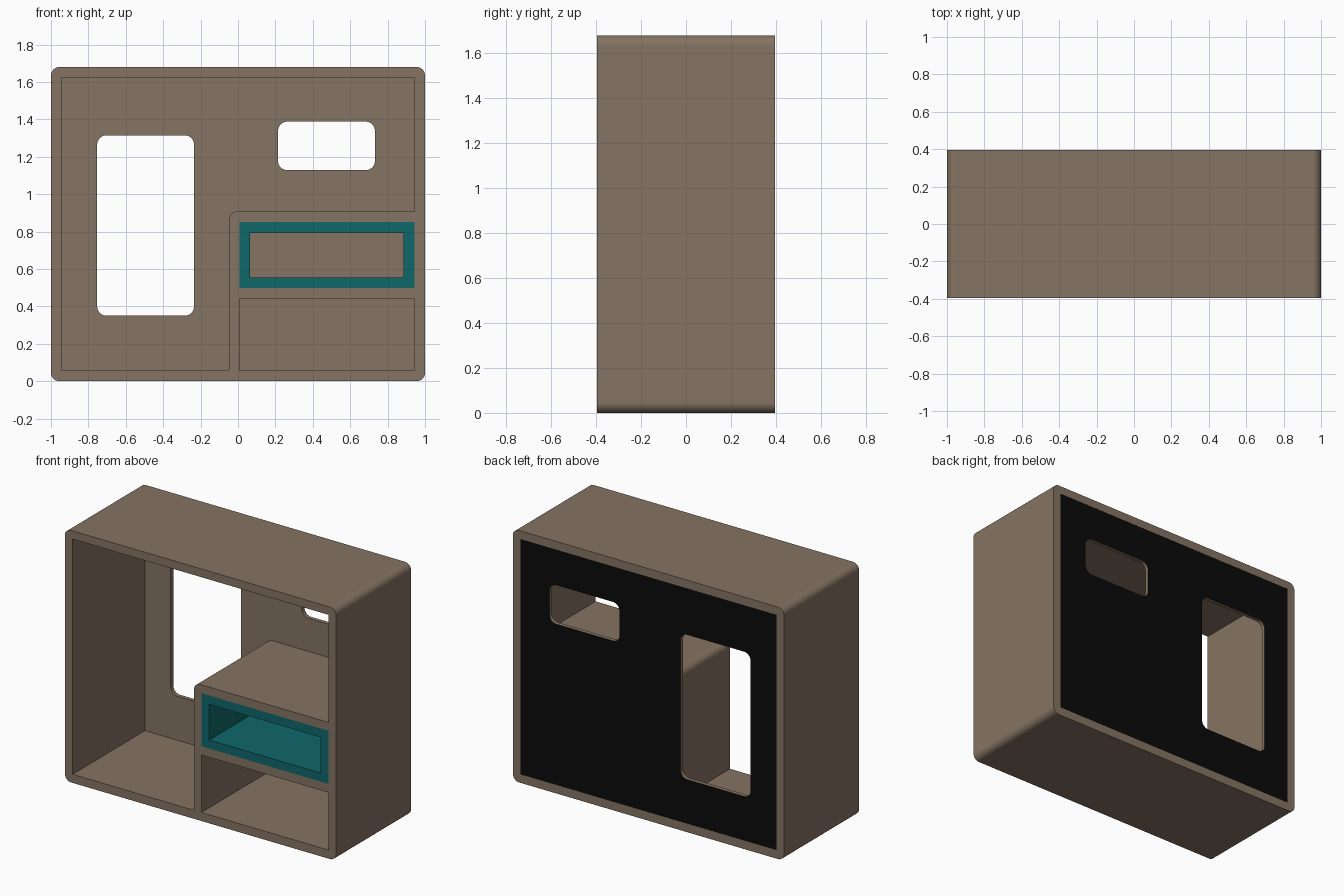
import bpy, bmesh, math

if "Cube" in bpy.data.objects:
    bpy.data.objects.remove(bpy.data.objects["Cube"])

# Materials
def material(name, rgb):
    m = bpy.data.materials.new(name)
    m.diffuse_color = (*rgb, 1)
    m.use_nodes = True
    m.node_tree.nodes["Principled BSDF"].inputs["Base Color"].default_value = m.diffuse_color
    return m

WOOD = material("taupe_wood", (0.235, 0.175, 0.123))
TEAL = material("teal_lacquer", (0.005, 0.135, 0.145))
BLACK = material("black_backing", (0.003, 0.003, 0.003))

FRONT, BACK, PANEL = -0.395, 0.395, 0.367   # y of front, back, inner panel face
R = 0.045                                   # outer corner radius


def rect(x0, x1, z0, z1, bl=0, br=0, tr=0, tl=0, steps=8):
    """Rectangle loop with an optional radius on each corner."""
    pts = []
    corners = [(x0, z0, 1, 1, bl, 180), (x1, z0, -1, 1, br, 270),
               (x1, z1, -1, -1, tr, 0), (x0, z1, 1, -1, tl, 90)]
    for x, z, sx, sz, r, start in corners:
        if r == 0:
            pts.append((x, z))
            continue
        for i in range(steps + 1):
            a = math.radians(start + 90 * i / steps)
            pts.append((x + sx * r + r * math.cos(a), z + sz * r + r * math.sin(a)))
    return pts


def board(name, loops, mat, y0=FRONT, y1=PANEL):
    """Extrude front-view loops (outline, then holes) from y0 to y1."""
    cu = bpy.data.curves.new(name + "_profile", 'CURVE')
    cu.dimensions = '2D'
    cu.fill_mode = 'BOTH'
    cu.extrude = (y1 - y0) / 2
    for pts in loops:
        sp = cu.splines.new('POLY')
        sp.points.add(len(pts) - 1)
        for p, (x, z) in zip(sp.points, pts):
            p.co = (x, z, 0, 1)
        sp.use_cyclic_u = True
    tmp = bpy.data.objects.new(name + "_tmp", cu)
    bpy.context.collection.objects.link(tmp)
    deps = bpy.context.evaluated_depsgraph_get()
    me = bpy.data.meshes.new_from_object(tmp.evaluated_get(deps))
    bpy.data.objects.remove(tmp)
    bpy.data.curves.remove(cu)

    # Stand the profile upright and weld it
    bm = bmesh.new()
    bm.from_mesh(me)
    for v in bm.verts:
        x, z, d = v.co
        v.co = (x, (y0 + y1) / 2 - d, z)
    bmesh.ops.remove_doubles(bm, verts=bm.verts, dist=1e-5)
    bmesh.ops.recalc_face_normals(bm, faces=bm.faces)
    for f in bm.faces:
        f.material_index = 0
    bm.to_mesh(me)
    bm.free()
    me.name = name
    me.materials.clear()
    me.materials.append(mat)
    me.shade_smooth()
    me.set_sharp_from_angle(angle=math.radians(30))
    ob = bpy.data.objects.new(name, me)
    bpy.context.collection.objects.link(ob)
    ob.modifiers.new("even_normals", 'WEIGHTED_NORMAL').keep_sharp = True
    return ob


# Outer case
board("top_board", [rect(-1, 1, 1.625, 1.68, tr=R, tl=R)], WOOD, FRONT, BACK)
board("bottom_board", [rect(-1, 1, 0, 0.057, bl=R, br=R)], WOOD, FRONT, BACK)
for side, x0, x1 in (("left", -1, -0.943), ("right", 0.943, 1)):
    board(side + "_side_board", [rect(x0, x1, 0.057, 1.625)], WOOD, FRONT, BACK)

# Back panel with two rounded windows, black on its rear face
h = 0.05
panel = board("back_panel", [
    rect(-0.943, 0.943, 0.057, 1.625),
    rect(-0.753, -0.235, 0.35, 1.315, h, h, h, h),
    rect(0.214, 0.732, 1.128, 1.388, h, h, h, h)], WOOD, PANEL, BACK - 0.001)
panel.data.materials.append(BLACK)
for f in panel.data.polygons:
    if f.normal.y > 0.9:
        f.material_index = 1

# Inner divider and shelves
board("divider", [rect(-0.048, 0.007, 0.057, 0.852)], WOOD)
board("upper_shelf", [rect(-0.048, 0.943, 0.852, 0.908, tl=R)], WOOD)
board("lower_shelf", [rect(0.007, 0.943, 0.44, 0.498)], WOOD)

# Teal open sleeve between the shelves
board("teal_sleeve", [rect(0.007, 0.943, 0.498, 0.852),
                      rect(0.064, 0.884, 0.555, 0.793)], TEAL)
